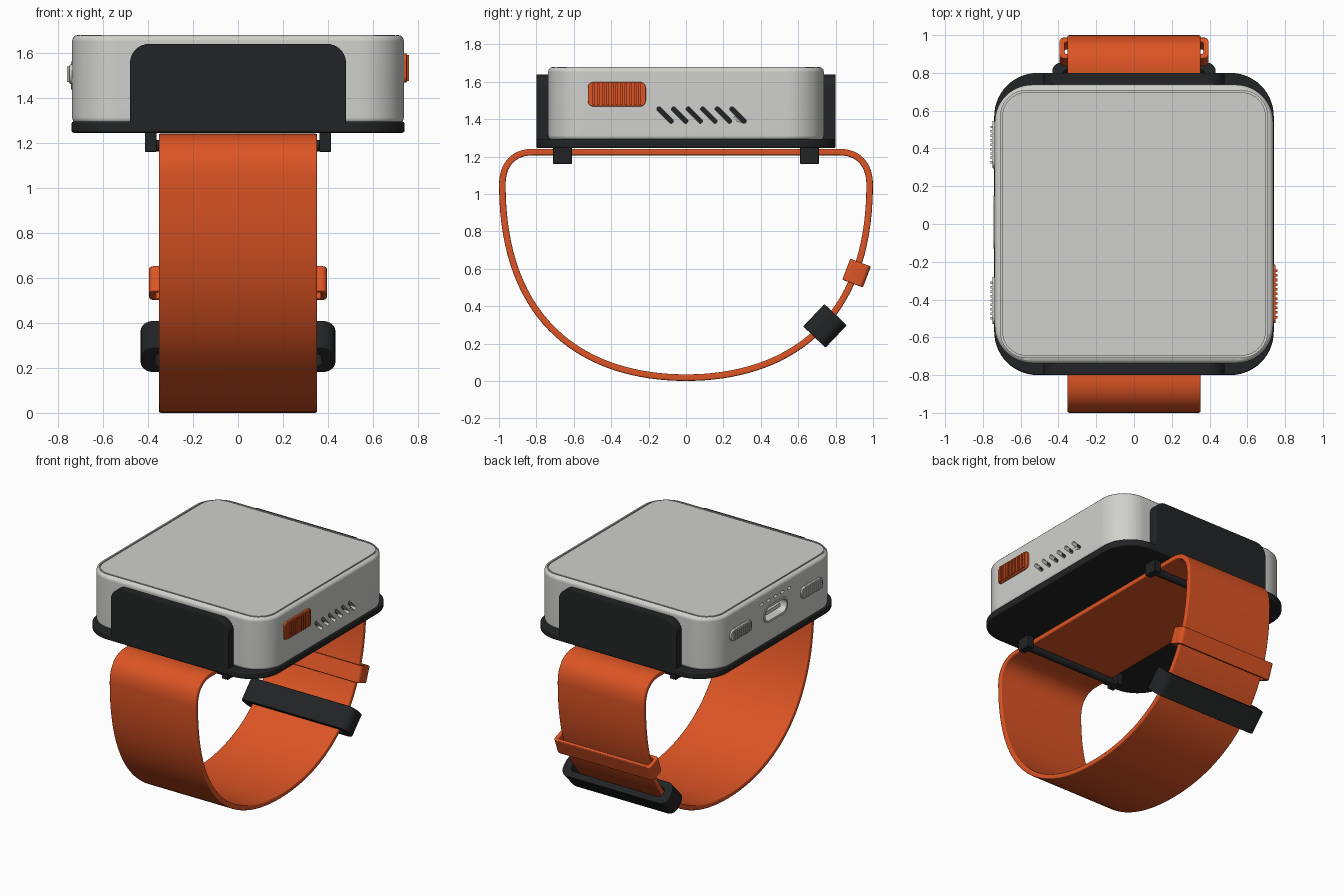
import bpy, bmesh, math
from mathutils import Matrix, Vector

cube = bpy.data.objects.get("Cube")
if cube:
    bpy.data.objects.remove(cube, do_unlink=True)


def material(name, rgb):
    m = bpy.data.materials.new(name)
    m.use_nodes = True
    m.diffuse_color = (*rgb, 1)
    bsdf = m.node_tree.nodes["Principled BSDF"]
    bsdf.inputs["Base Color"].default_value = (*rgb, 1)
    bsdf.inputs["Roughness"].default_value = 0.6
    return m


GREY = material("light grey", (0.63, 0.63, 0.61))
BLACK = material("soft black", (0.016, 0.017, 0.018))
ORANGE = material("orange", (0.72, 0.09, 0.018))


def frame(u, v, w, origin=(0, 0, 0)):
    """Matrix that places local axes u, v, w in the world."""
    m = Matrix((u, v, w)).transposed().to_4x4()
    m.translation = Vector(origin)
    return m


UP = frame((1, 0, 0), (0, 1, 0), (0, 0, 1))
SIDE = frame((0, 1, 0), (0, 0, 1), (1, 0, 0))
FRONT = frame((1, 0, 0), (0, 0, 1), (0, 1, 0))


def rounded(w, h, r=0, cu=0, cv=0, turn=0, n=8):
    """Outline of a rectangle with round corners."""
    pts = []
    for k, (sx, sy) in enumerate([(1, 1), (-1, 1), (-1, -1), (1, -1)]):
        for i in range(n + 1 if r else 1):
            a = math.pi / 2 * (k + i / n)
            pts.append((sx * (w / 2 - r) + r * math.cos(a),
                        sy * (h / 2 - r) + r * math.sin(a)))
    c, s = math.cos(turn), math.sin(turn)
    return [(cu + c * x - s * y, cv + s * x + c * y) for x, y in pts]


def apply(ob, kind, **settings):
    mod = ob.modifiers.new(kind.title(), kind)
    for key, value in settings.items():
        setattr(mod, key, value)
    bpy.context.view_layer.objects.active = ob
    bpy.ops.object.modifier_apply(modifier=mod.name)


def smooth(ob):
    bpy.ops.object.select_all(action='DESELECT')
    ob.select_set(True)
    bpy.context.view_layer.objects.active = ob
    bpy.ops.object.shade_smooth_by_angle(angle=math.radians(38))
    ob.modifiers.new("Weighted", 'WEIGHTED_NORMAL').keep_sharp = True


def extrude(name, outline, a, b, mat, basis, hole=None, bevel=0.0):
    """Extrude an outline, with an optional matching hole, from a to b."""
    bm = bmesh.new()
    loops = [[[bm.verts.new(basis @ Vector((u, v, w))) for u, v in pts]
              for w in (a, b)] for pts in ([outline, hole] if hole else [outline])]
    n = len(outline)
    for low, high in loops:
        for i in range(n):
            j = (i + 1) % n
            bm.faces.new((low[i], low[j], high[j], high[i]))
    for end in (0, 1):
        if hole:
            o, h = loops[0][end], loops[1][end]
            for i in range(n):
                j = (i + 1) % n
                bm.faces.new((o[i], o[j], h[j], h[i]))
        else:
            bm.faces.new(loops[0][end])
    bmesh.ops.recalc_face_normals(bm, faces=bm.faces)
    me = bpy.data.meshes.new(name)
    bm.to_mesh(me)
    bm.free()
    me.materials.append(mat)
    ob = bpy.data.objects.new(name, me)
    bpy.context.collection.objects.link(ob)
    if bevel:
        apply(ob, 'BEVEL', width=bevel, segments=3, limit_method='ANGLE',
              angle_limit=math.radians(50))
    smooth(ob)
    return ob


def cut(ob, cutter):
    ob.modifiers.clear()
    apply(ob, 'BOOLEAN', object=cutter, operation='DIFFERENCE', solver='EXACT')
    bpy.data.objects.remove(cutter, do_unlink=True)


# Case with a groove round the screen
case = extrude("case", rounded(1.475, 1.475, 0.2, n=14), 1.285, 1.68, GREY, UP, bevel=0.028)
cut(case, extrude("groove_cutter", rounded(1.415, 1.415, 0.14), 1.667, 1.75, GREY, UP,
                  hole=rounded(1.395, 1.395, 0.13)))

# Speaker slots on the left side
for i in range(6):
    slot = rounded(0.115, 0.024, 0.011, -0.112 + 0.078 * i, 1.422, -math.pi / 4, n=4)
    cut(case, extrude("slot_cutter", slot, 0.69, 0.8, GREY, SIDE))
extrude("speaker_backing", rounded(0.54, 0.14, 0, 0.083, 1.422), 0.686, 0.695, BLACK, SIDE)

# Charging port and indicator holes on the right side
cut(case, extrude("port_cutter", rounded(0.25, 0.095, 0.045, 0.01, 1.5), -0.8, -0.66, GREY, SIDE))
extrude("port_backing", rounded(0.27, 0.11, 0.05, 0.01, 1.5), -0.665, -0.655, BLACK, SIDE)
extrude("port_tongue", rounded(0.17, 0.028, 0.01, 0.01, 1.5), -0.72, -0.655, GREY, SIDE)
extrude("port_rim", rounded(0.28, 0.125, 0.06, 0.01, 1.5), -0.743, -0.73, GREY, SIDE,
        hole=rounded(0.25, 0.095, 0.045, 0.01, 1.5))
for i in range(5):
    dot = rounded(0.038, 0.018, 0.008, 0.01 + 0.08 * (i - 2), 1.6, n=4)
    cut(case, extrude("dot_cutter", dot, -0.8, -0.71, GREY, SIDE))
extrude("indicator_backing", rounded(0.4, 0.03, 0, 0.01, 1.6), -0.715, -0.706, BLACK, SIDE)
smooth(case)


def button(name, mat, side, y, z, w, h, r, ribs):
    """Side button with upright grip ribs."""
    extrude(name, rounded(w, h, r, y, z), side * 0.72, side * 0.75, mat, SIDE, bevel=0.005)
    step = (w - 0.04) / ribs
    for i in range(ribs):
        off = (i - (ribs - 1) / 2) * step
        inset = max(0, abs(off) - (w / 2 - r))
        tall = h - 2 * r + 2 * math.sqrt(max(0, r * r - inset * inset)) - 0.016
        rib = rounded(step * 0.55, tall, 0, y + off, z)
        extrude(name + "_rib", rib, side * 0.745, side * 0.76, mat, SIDE)


button("left_button", ORANGE, 1, -0.37, 1.533, 0.31, 0.13, 0.03, 11)
for y in (-0.405, 0.42):
    button("right_button", GREY, -1, y, 1.505, 0.25, 0.085, 0.04, 9)

# Cradle: base plate and the end walls
extrude("base_plate", rounded(1.48, 1.6, 0.23, n=14), 1.245, 1.295, BLACK, UP, bevel=0.01)
arch = [(u, max(v, 1.25)) for u, v in rounded(0.96, 0.44, 0.085, 0, 1.42)]
arch = [p for p in arch if p[1] > 1.3] + [(-0.48, 1.25), (0.48, 1.25)]
for s in (-1, 1):
    extrude("end_wall", arch, s * 0.73, s * 0.8, BLACK, FRONT, bevel=0.006)
    # Strap lugs and the bar between them
    for x in (-0.388, 0.388):
        extrude("lug", rounded(0.052, 0.1, 0, x, s * 0.66), 1.16, 1.25, BLACK, UP, bevel=0.005)
    extrude("strap_bar", rounded(0.05, 0.05, 0.024, s * 0.66, 1.187), -0.37, 0.37, BLACK, SIDE)


# Strap: closed band following half a path, mirrored
def bezier(p, n):
    for i in range(n):
        t = i / n
        k = ((1 - t) ** 3, 3 * t * (1 - t) ** 2, 3 * t * t * (1 - t), t ** 3)
        yield Vector((sum(c * q[0] for c, q in zip(k, p)), sum(c * q[1] for c, q in zip(k, p))))


half = list(bezier([(0.82, 1.224), (0.92, 1.224), (0.982, 1.16), (0.982, 1.05)], 12))
half += list(bezier([(0.982, 1.05), (0.982, 0.3), (0.53, 0.018), (0, 0.018)], 32))
path = half + [Vector((0, 0.018))] + [Vector((-p.x, p.y)) for p in reversed(half)]
outer, inner = [], []
for i, p in enumerate(path):
    d = (path[(i + 1) % len(path)] - path[i - 1]).normalized()
    if p.y > 1.2239:
        d = Vector((1, 0))
    normal = Vector((-d.y, d.x)) * 0.0175
    outer.append(p + normal)
    inner.append(p - normal)
extrude("strap", outer, -0.352, 0.352, ORANGE, SIDE, hole=inner, bevel=0.008)


# Keeper loop and buckle round the back of the strap
def ring(name, mat, y, z, angle, length, size, r, gap, gap_r):
    c, s = math.cos(angle), math.sin(angle)
    basis = frame((1, 0, 0), (0, c, -s), (0, s, c), (0, y, z))
    extrude(name, rounded(*size, r), -length / 2, length / 2, mat, basis,
            hole=rounded(*gap, gap_r), bevel=0.006)


ring("keeper_loop", ORANGE, 0.912, 0.577, math.radians(21), 0.12, (0.79, 0.118), 0.025,
     (0.735, 0.068), 0.012)
ring("buckle", BLACK, 0.743, 0.295, math.radians(43.5), 0.165, (0.865, 0.165), 0.06,
     (0.745, 0.07), 0.03)
